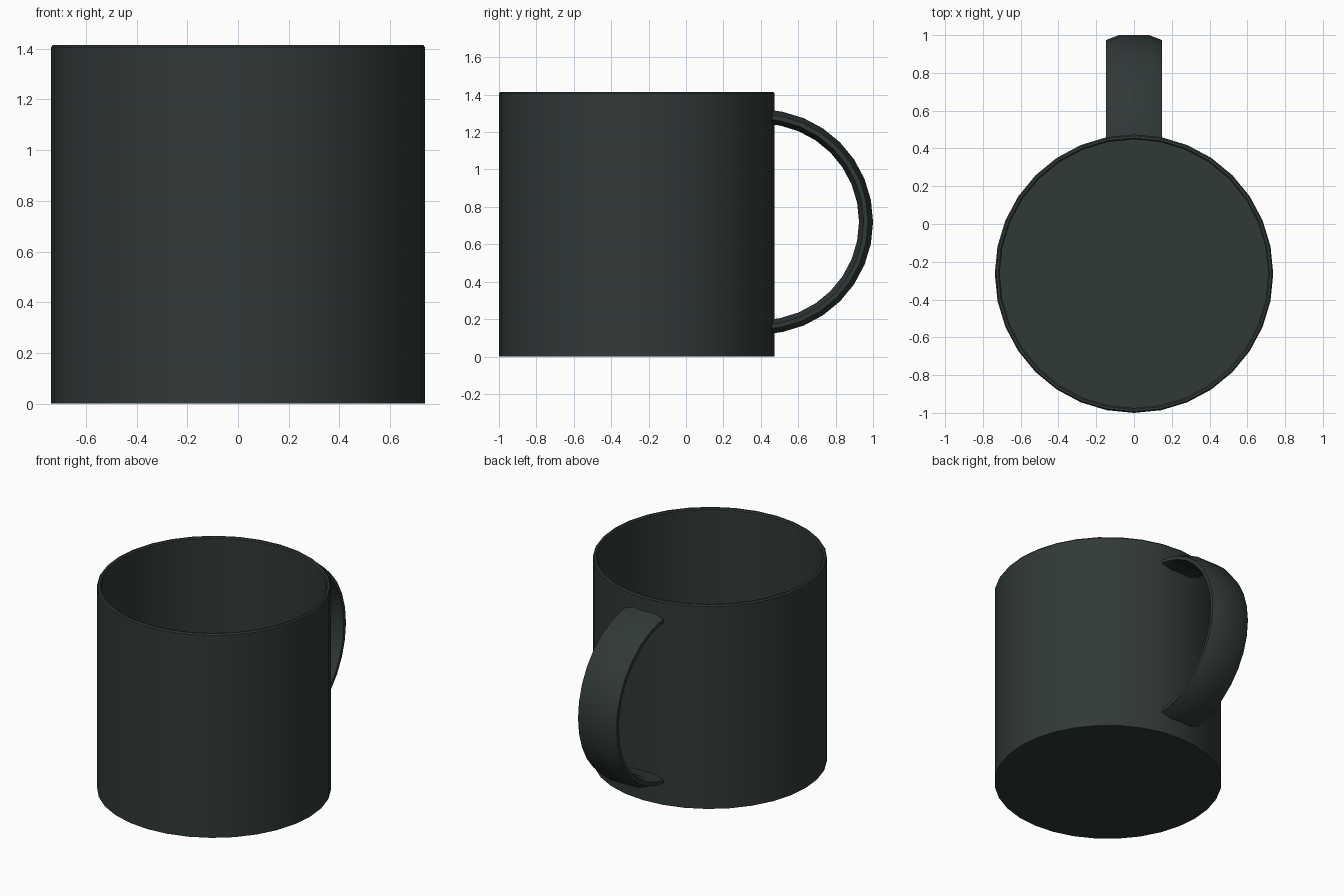
import bpy, bmesh, math

if "Cube" in bpy.data.objects:
    bpy.data.objects.remove(bpy.data.objects["Cube"])

mat = bpy.data.materials.new("dark slate green")
mat.diffuse_color = (0.030, 0.041, 0.039, 1)
mat.use_nodes = True
mat.node_tree.nodes["Principled BSDF"].inputs["Base Color"].default_value = mat.diffuse_color


def finish(name, bm, angle):
    bmesh.ops.remove_doubles(bm, verts=bm.verts, dist=1e-5)
    bmesh.ops.recalc_face_normals(bm, faces=bm.faces)
    me = bpy.data.meshes.new(name)
    bm.to_mesh(me)
    bm.free()
    me.materials.append(mat)
    ob = bpy.data.objects.new(name, me)
    bpy.context.collection.objects.link(ob)
    bpy.ops.object.select_all(action='DESELECT')
    ob.select_set(True)
    bpy.context.view_layer.objects.active = ob
    bpy.ops.object.shade_smooth_by_angle(angle=math.radians(angle))
    return ob


# Cup body: thin-walled profile spun into a 32-sided vessel
R, H, CY, SIDES = 0.737, 1.415, -0.263, 32
profile = [(R, 0), (R, H - 0.009), (R - 0.007, H), (0.718, H),
           (0.711, H - 0.008), (0.711, 0.03)]
bm = bmesh.new()
rings = [[bm.verts.new((r * math.cos(2 * math.pi * i / SIDES),
                        CY + r * math.sin(2 * math.pi * i / SIDES), z))
          for i in range(SIDES)] for r, z in profile]
for a, b in zip(rings, rings[1:]):
    for i in range(SIDES):
        j = (i + 1) % SIDES
        bm.faces.new((a[i], a[j], b[j], b[i]))
bm.faces.new(rings[0])    # underside
bm.faces.new(rings[-1])   # inner floor
finish("cup_body", bm, 35)

# Handle: flat rounded band swept round a half circle, ends buried in the wall
section = [(0.08, 0.60), (0.148, 0.574), (0.148, 0.55), (0.08, 0.525),
           (-0.08, 0.525), (-0.148, 0.55), (-0.148, 0.574), (-0.08, 0.60)]
HY, HZ, END_Y = 0.40, 0.72, 0.45
bm = bmesh.new()
loops = []
for k in range(-8, 9):
    t = math.radians(11.25 * k)
    loop = []
    for x, r in section:
        if abs(k) == 8:
            y = END_Y
            z = HZ + math.copysign(math.sqrt(r * r - (END_Y - HY) ** 2), k)
        else:
            y, z = HY + r * math.cos(t), HZ + r * math.sin(t)
        loop.append(bm.verts.new((x, y, z)))
    loops.append(loop)
n = len(section)
for a, b in zip(loops, loops[1:]):
    for i in range(n):
        j = (i + 1) % n
        bm.faces.new((a[i], a[j], b[j], b[i]))
bm.faces.new(loops[0])
bm.faces.new(loops[-1])
finish("handle", bm, 50)
